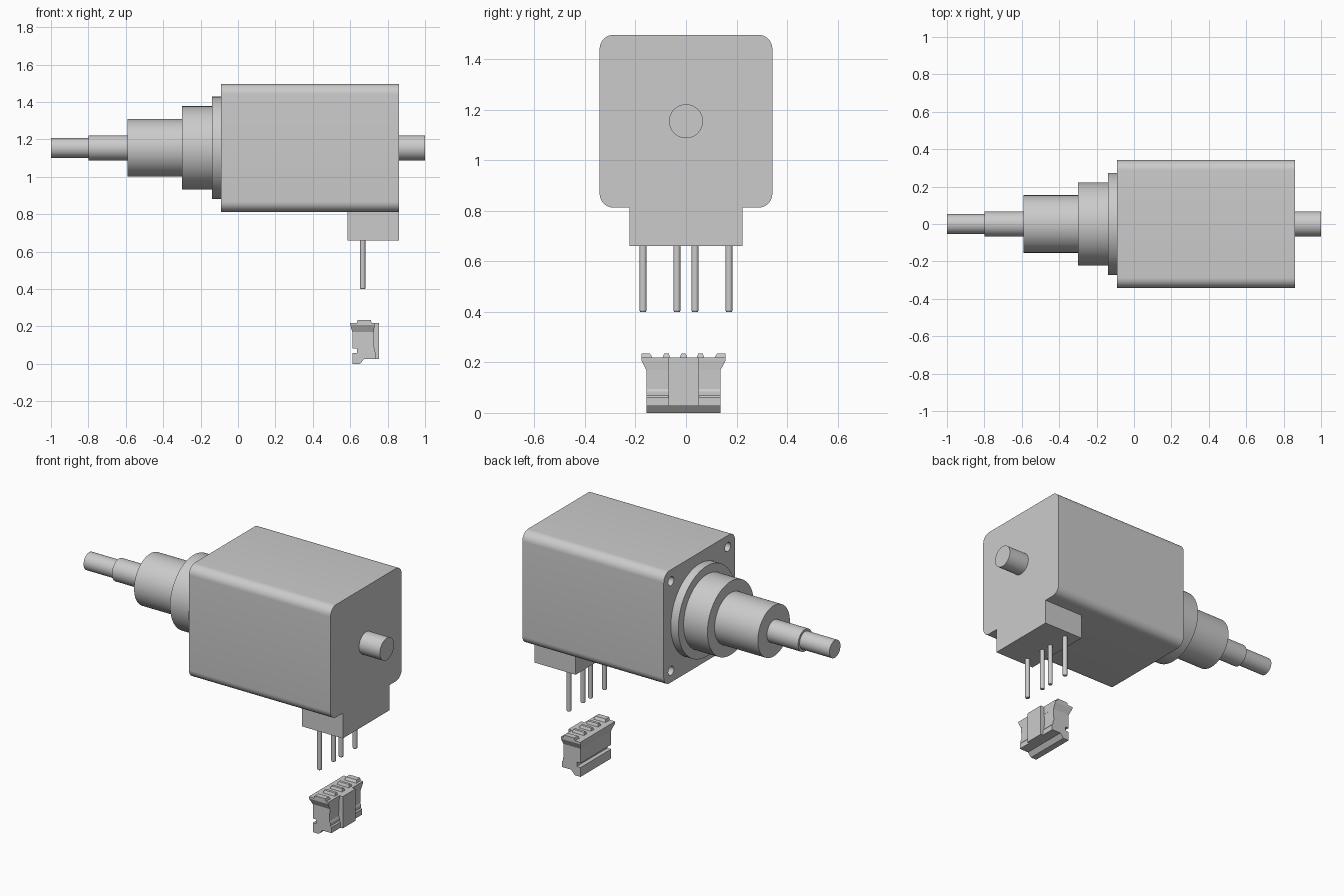
import bpy, bmesh
from math import cos, sin, pi

if "Cube" in bpy.data.objects:
    bpy.data.objects.remove(bpy.data.objects["Cube"])

AXIS_Z = 1.155


def finish(name, bm):
    bmesh.ops.recalc_face_normals(bm, faces=bm.faces)
    me = bpy.data.meshes.new(name)
    bm.to_mesh(me)
    bm.free()
    ob = bpy.data.objects.new(name, me)
    bpy.context.collection.objects.link(ob)
    return ob


def smooth(ob):
    bpy.ops.object.select_all(action='DESELECT')
    ob.select_set(True)
    bpy.context.view_layer.objects.active = ob
    bpy.ops.object.shade_smooth_by_angle()


def loft(name, rings):
    """Skin a list of equal-length point rings and cap both ends."""
    bm = bmesh.new()
    vs = [[bm.verts.new(p) for p in r] for r in rings]
    n = len(vs[0])
    for a, b in zip(vs, vs[1:]):
        for i in range(n):
            j = (i + 1) % n
            bm.faces.new((a[i], a[j], b[j], b[i]))
    bm.faces.new(vs[0])
    bm.faces.new(vs[-1])
    return finish(name, bm)


def circle_x(x, r, y=0, z=AXIS_Z, n=64):
    return [(x, y + r * cos(2 * pi * i / n), z + r * sin(2 * pi * i / n)) for i in range(n)]


def circle_z(z, r, x, y, n=24):
    return [(x + r * cos(2 * pi * i / n), y + r * sin(2 * pi * i / n), z) for i in range(n)]


def rect_z(z, x0, x1, y0, y1):
    return [(x0, y0, z), (x1, y0, z), (x1, y1, z), (x0, y1, z)]


def box(name, x0, x1, y0, y1, z0, z1):
    return loft(name, [rect_z(z, x0, x1, y0, y1) for z in (z0, z1)])


# motor housing: rounded square extruded along x
def housing_ring(x, half=0.342, r=0.055, n=10):
    pts = []
    for k, (sy, sz) in enumerate([(1, 1), (-1, 1), (-1, -1), (1, -1)]):
        for i in range(n + 1):
            a = (k + i / n) * pi / 2
            pts.append((x, sy * (half - r) + r * cos(a), AXIS_Z + sz * (half - r) + r * sin(a)))
    return pts


housing = loft("motor_housing", [housing_ring(-0.09), housing_ring(0.86)])

# four screw holes in the mounting face
for sy in (-1, 1):
    for sz in (-1, 1):
        c = dict(y=sy * 0.272, z=AXIS_Z + sz * 0.272, n=32)
        cutter = loft("hole_cutter", [circle_x(-0.15, 0.027, **c), circle_x(0.02, 0.027, **c)])
        cutter.hide_render = True
        mod = housing.modifiers.new("hole", 'BOOLEAN')
        mod.operation = 'DIFFERENCE'
        mod.solver = 'EXACT'
        mod.object = cutter
        bpy.context.view_layer.objects.active = housing
        bpy.ops.object.modifier_apply(modifier=mod.name)
        bpy.data.objects.remove(cutter)
smooth(housing)

# stepped nose and output shaft, turned as one piece
steps = [(-0.09, -0.14, 0.274), (-0.14, -0.30, 0.223), (-0.30, -0.59, 0.154),
         (-0.59, -0.80, 0.067), (-0.80, -1.0, 0.053)]
smooth(loft("stepped_nose", [circle_x(x, r) for a, b, r in steps for x in (a, b)]))

# rear shaft
smooth(loft("rear_shaft", [circle_x(0.86, 0.067), circle_x(1.0, 0.067)]))

# terminal block and pins
box("terminal_block", 0.585, 0.86, -0.223, 0.223, 0.66, 0.813)
for i, y in enumerate((-0.17, -0.036, 0.036, 0.17)):
    smooth(loft(f"pin_{i + 1}", [circle_z(z, r, 0.667, y) for z, r in
                                 ((0.40, 0.011), (0.405, 0.014), (0.66, 0.014))]))

# plug body: side profile (x, z) extruded along y
profile = [(0.612, 0.005), (0.652, 0.005), (0.675, 0.027), (0.737, 0.027), (0.737, 0.06),
           (0.73, 0.068), (0.73, 0.085), (0.725, 0.095), (0.727, 0.19), (0.612, 0.19),
           (0.612, 0.083), (0.637, 0.083), (0.637, 0.057), (0.612, 0.057)]
profile = [(x, 0.0 if z == 0.005 else z) for x, z in profile]
loft("plug_body", [[(x, y, z) for x, z in profile] for y in (-0.157, 0.137)])

# flared rim around the top of the plug
loft("plug_rim", [rect_z(0.17, 0.612, 0.727, -0.157, 0.137),
                  rect_z(0.208, 0.600, 0.73, -0.177, 0.157),
                  rect_z(0.22, 0.600, 0.73, -0.177, 0.157)])

# raised panel on the plug face
box("plug_panel", 0.715, 0.753, -0.07, 0.052, 0.027, 0.22)

# tapered ribs on top of the plug
for i, (y0, y1, t0, t1) in enumerate([(-0.177, -0.133, 0, 0.010), (-0.093, -0.062, 0.007, 0.007),
                                      (-0.025, 0.005, 0.007, 0.007), (0.042, 0.073, 0.007, 0.007),
                                      (0.113, 0.157, 0.010, 0)]):
    loft(f"plug_rib_{i + 1}", [rect_z(0.218, 0.635, 0.715, y0, y1),
                               rect_z(0.236, 0.64, 0.71, y0 + t0, y1 - t1)])
